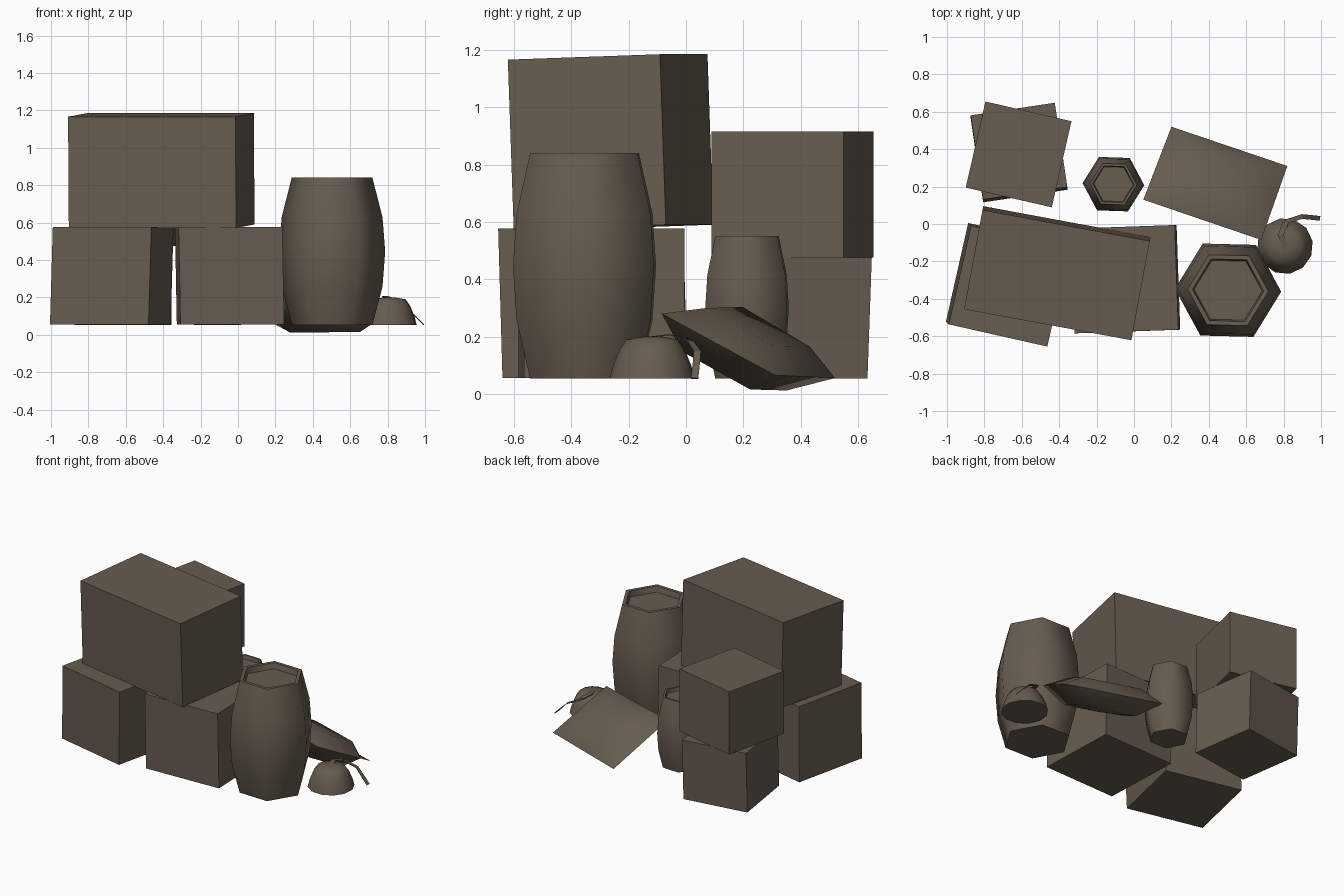
import bpy, bmesh
from math import radians, cos, sin, pi
from mathutils import Vector, Euler

cube = bpy.data.objects.get("Cube")
if cube:
    bpy.data.objects.remove(cube, do_unlink=True)

# One dusty brown for the whole pile
mat = bpy.data.materials.new("dusty_brown")
mat.use_nodes = True
colour = (0.135, 0.108, 0.08, 1)
mat.diffuse_color = colour
mat.node_tree.nodes["Principled BSDF"].inputs["Base Color"].default_value = colour


def finish(name, bm, smooth=None):
    bmesh.ops.recalc_face_normals(bm, faces=bm.faces[:])
    mesh = bpy.data.meshes.new(name)
    bm.to_mesh(mesh)
    bm.free()
    mesh.materials.append(mat)
    obj = bpy.data.objects.new(name, mesh)
    bpy.context.collection.objects.link(obj)
    if smooth:
        bpy.ops.object.select_all(action='DESELECT')
        obj.select_set(True)
        bpy.context.view_layer.objects.active = obj
        bpy.ops.object.shade_smooth_by_angle(angle=radians(smooth))
    return obj


def crate(name, centre, size, turn, tilt=0, lean=(0, 0)):
    bm = bmesh.new()
    bmesh.ops.create_cube(bm, size=1)
    rot = Euler((radians(tilt), 0, radians(turn))).to_matrix()
    for v in bm.verts:
        shift = Vector((lean[0], lean[1], 0)) * v.co.z
        v.co = rot @ (v.co * Vector(size)) + shift + Vector(centre)
    finish(name, bm)


def turned(name, centre, profile, sides, turn=0):
    """Rings of (radius, height) joined up, capped at both ends."""
    bm = bmesh.new()
    rings = []
    for r, z in profile:
        angles = [2 * pi * i / sides + radians(turn) for i in range(sides)]
        rings.append([bm.verts.new((centre[0] + r * cos(a), centre[1] + r * sin(a), z))
                      for a in angles])
    for low, high in zip(rings, rings[1:]):
        for i in range(sides):
            j = (i + 1) % sides
            bm.faces.new((low[i], low[j], high[j], high[i]))
    bm.faces.new(rings[0][::-1])
    bm.faces.new(rings[-1])
    finish(name, bm, 65)


def barrel(name, centre, radius, height, turn):
    # Bulging staves, flat rim, sunken lid
    shape = [(.76, 0), (.95, .26), (1, .5), (.95, .73), (.76, 1),
             (.67, 1), (.64, .95)]
    turned(name, centre, [(r * radius, .053 + z * height) for r, z in shape], 6, turn)


def ribbon(name, path, width):
    # Flat strip along a path, widened sideways
    bm = bmesh.new()
    pts = [Vector(p) for p in path]
    rows = []
    for i, p in enumerate(pts):
        along = pts[min(i + 1, len(pts) - 1)] - pts[max(i - 1, 0)]
        side = along.cross(Vector((0, 0, 1))).normalized() * width / 2
        rows.append((bm.verts.new(p - side), bm.verts.new(p + side)))
    for a, b in zip(rows, rows[1:]):
        bm.faces.new((a[0], a[1], b[1], b[0]))
    obj = finish(name, bm)
    mod = obj.modifiers.new("thickness", 'SOLIDIFY')
    mod.thickness = .004


def pillow(name, a, b, d, c, up, down):
    # Four pinched corners with a padded middle above and below
    a, b, c, d = map(Vector, (a, b, c, d))
    normal = (b - a).cross(d - a).normalized()
    if normal.z < 0:
        normal.negate()
    bm = bmesh.new()
    steps = (0, .2, .5, .8, 1)
    n = len(steps)
    edge = {}

    def layer(height):
        grid = {}
        for i, u in enumerate(steps):
            for j, v in enumerate(steps):
                p = a.lerp(b, u).lerp(d.lerp(c, u), v)
                rim = i in (0, n - 1) or j in (0, n - 1)
                if rim:
                    if (i, j) not in edge:
                        edge[i, j] = bm.verts.new(p)
                    grid[i, j] = edge[i, j]
                else:
                    full = 1.12 if i == 2 and j == 2 else 1
                    grid[i, j] = bm.verts.new(p + normal * height * full)
        for i in range(n - 1):
            for j in range(n - 1):
                bm.faces.new((grid[i, j], grid[i + 1, j], grid[i + 1, j + 1], grid[i, j + 1]))

    layer(up)
    layer(-down)
    finish(name, bm, 65)


# Crates
crate("front_right_crate", (-.675, -.325, .316), (.54, .54, .522), -12.7, 0, (.015, -.015))
crate("front_middle_crate", (-.045, -.295, .316), (.555, .56, .522), 2, 0, (-.01, 0))
crate("large_top_crate", (-.41, -.263, .878), (.91, .54, .595), -10.5, 2)
crate("back_lower_crate", (-.615, .382, .264), (.455, .455, .422), 8.5, 0, (0, .015))
crate("back_upper_crate", (-.617, .372, .695), (.472, .472, .44), -12.9)

# Barrels
barrel("large_barrel", (.503, -.354), .284, .787, -1.5)
barrel("small_barrel", (-.11, .213), .165, .497, -2)

# Slumped sack
pillow("sack", (.2, .52, .055), (.82, .31, .065), (.05, .13, .29), (.68, -.085, .28), .07, .105)

# Tied pouch with its two loose ribbons
turned("pouch", (.807, -.118),
       [(.15, .053), (.138, .1), (.115, .155), (.09, .19), (.03, .2)], 12, 10)
ribbon("long_ribbon", [(.8, -.03, .195), (.82, .015, .185), (.9, .04, .15),
                       (.95, .035, .1), (.995, .03, .055)], .025)
ribbon("short_ribbon", [(.81, .005, .195), (.785, -.06, .208), (.81, -.12, .2)], .03)
